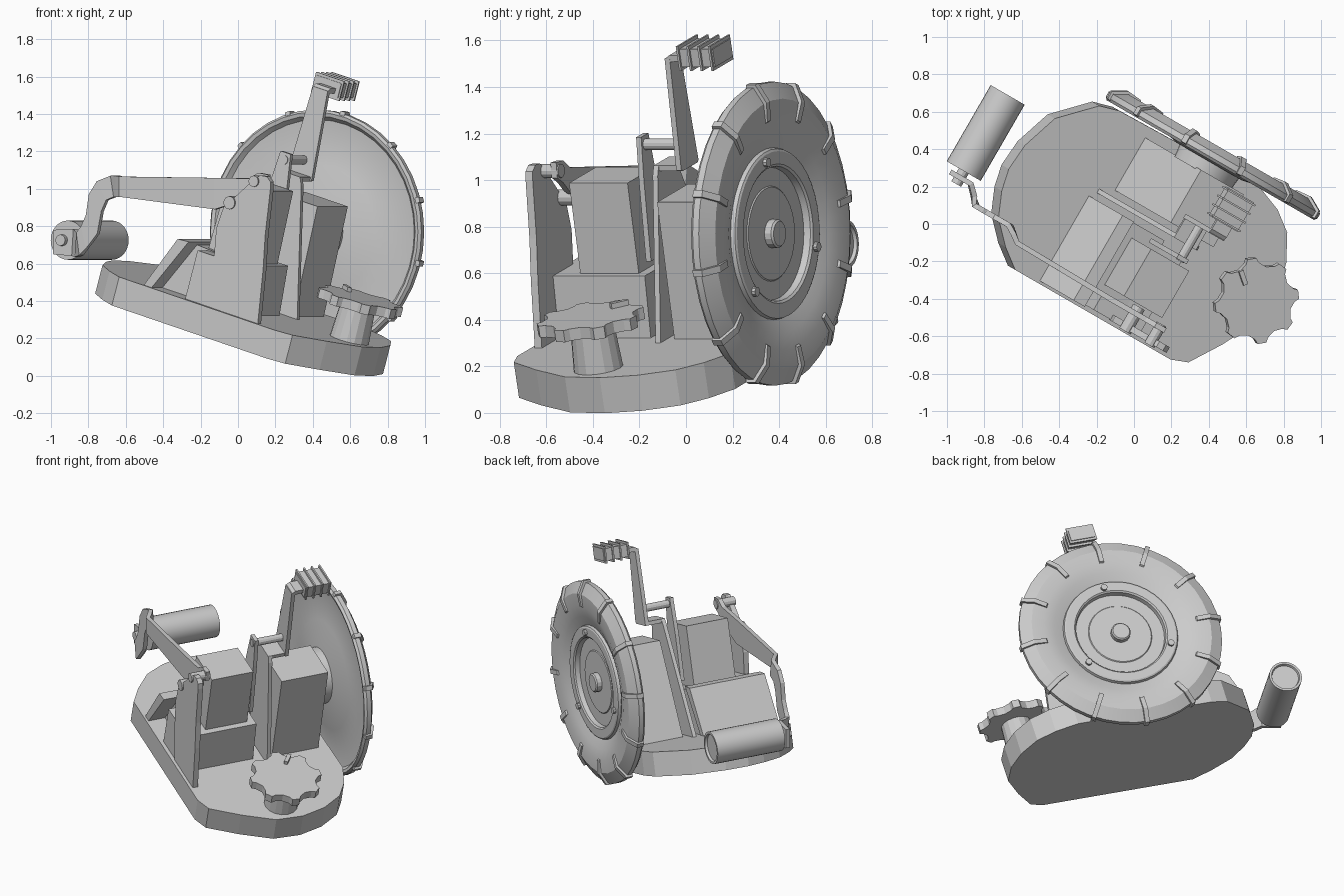
import bpy, bmesh
from math import sin, cos, pi, radians
from mathutils import Matrix, Vector

H = Matrix.Rotation(radians(-30), 4, 'Z')             # level frame, turned
L = H @ Matrix.Rotation(radians(16.5), 4, 'Y')        # tilted frame of the base


def finish(name, bm, frame, smooth=False):
    bmesh.ops.recalc_face_normals(bm, faces=bm.faces)
    bm.transform(frame)
    me = bpy.data.meshes.new(name)
    bm.to_mesh(me)
    bm.free()
    ob = bpy.data.objects.new(name, me)
    bpy.context.collection.objects.link(ob)
    if smooth:
        bpy.ops.object.select_all(action='DESELECT')
        ob.select_set(True)
        bpy.context.view_layer.objects.active = ob
        bpy.ops.object.shade_smooth_by_angle(angle=radians(20))
    return ob


def prism(name, pts, a, b, frame=L, up=False):
    """Extrude a profile sideways from a to b (or upwards when up)."""
    bm = bmesh.new()
    at = (lambda p, t: (p[0], p[1], t)) if up else (lambda p, t: (p[0], t, p[1]))
    f = bm.faces.new([bm.verts.new(at(p, a)) for p in pts])
    g = bmesh.ops.extrude_face_region(bm, geom=[f])
    vs = [e for e in g['geom'] if isinstance(e, bmesh.types.BMVert)]
    d = Vector((0, 0, b - a)) if up else Vector((0, b - a, 0))
    bmesh.ops.translate(bm, verts=vs, vec=d)
    return finish(name, bm, frame)


def lathe(name, prof, centre, frame=L, up=False, seg=24):
    """Revolve (radius, height) pairs about the sideways axis (or the up axis)."""
    bm = bmesh.new()
    vs = [bm.verts.new((r, 0, t)) for r, t in prof]
    es = [bm.edges.new(p) for p in zip(vs, vs[1:])]
    bmesh.ops.spin(bm, geom=vs + es, angle=2 * pi, steps=seg, axis=(0, 0, 1), cent=(0, 0, 0))
    bmesh.ops.remove_doubles(bm, verts=bm.verts, dist=1e-4)
    if not up:
        bm.transform(Matrix.Rotation(radians(-90), 4, 'X'))
    return finish(name, bm, frame @ Matrix.Translation(centre), True)


def rod(name, r, a, b, x, z, frame=L, seg=12):
    return lathe(name, [(0, a), (r, a), (r, b), (0, b)], (x, 0, z), frame, seg=seg)


# base plate
outline = [(-.56, -.53), (.36, -.53), (.44, -.53), (.535, -.495), (.65, -.32), (.755, -.12), (.768, .06),
           (.73, .227), (.65, .37), (.54, .45), (.40, .503), (-.50, .485), (-.61, .455), (-.79, .277),
           (-.86, .072), (-.872, -.08), (-.845, -.20), (-.785, -.335), (-.67, -.45)]
prism("base_plate", outline, .226, .385, up=True)

# front pedestal: ramp, lower step, upper block
prism("ramp_plate", [(-.41, .385), (-.28, .68), (-.21, .685), (-.36, .385)], -.515, .01)
prism("ramp_core", [(-.36, .385), (-.22, .665), (0, .655), (0, .385)], -.40, .005)
prism("lower_block", [(-.15, .385), (-.15, .655), (.14, .655), (.165, .385)], -.505, -.02)
prism("upper_block", [(-.17, .6), (-.16, 1.055), (.085, 1.055), (.105, .6)], -.36, -.07)

# pedestal carrying the wheel
prism("wheel_block", [(-.30, .385), (-.12, .99), (.155, .99), (.18, .385)], .105, .43)

# front support plate
prism("support_plate", [(.03, .385), (-.03, .6), (-.07, .8), (-.06, .92), (.08, 1.12), (.11, 1.15),
                        (.15, 1.155), (.18, 1.135), (.19, 1.1), (.23, .85), (.27, .67), (.32, .385)], -.51, -.475)

# crank arm: jogged sheet strip (lower point, upper point, sideways offset)
arm = [(-.99, .65, -.99, .78, -.25), (-.87, .64, -.86, .785, -.25), (-.82, .635, -.81, .765, -.30),
       (-.77, .645, -.79, .765, -.34), (-.735, .68, -.765, .80, -.34), (-.665, .76, -.735, .86, -.34),
       (-.64, .88, -.717, .97, -.34), (-.61, .94, -.668, 1.04, -.34), (-.56, .957, -.58, 1.07, -.34),
       (-.525, .957, -.53, 1.07, -.37), (-.49, .957, -.49, 1.065, -.40),
       (.10, .89, .10, 1.058, -.41), (.31, .95, .31, 1.055, -.41), (.37, .99, .37, 1.085, -.41),
       (.42, 1.01, .43, 1.075, -.41)]
bm = bmesh.new()
rows = [(bm.verts.new((a, v, b)), bm.verts.new((c, v, d))) for a, b, c, d, v in arm]
for p, n in zip(rows, rows[1:]):
    bm.faces.new((p[0], n[0], n[1], p[1]))
m = finish("crank_arm", bm, H).modifiers.new("thickness", 'SOLIDIFY')
m.thickness = .028
m.offset = 0

# crank grip and arm pins
lathe("crank_grip", [(0, -.21), (.105, -.21), (.105, .26), (.09, .26), (.085, .245), (0, .245)],
      (-.93, 0, .725), H, seg=28)
rod("grip_bolt", .03, -.29, -.2, -.93, .725, H)
rod("arm_pin_upper", .03, -.52, -.39, .395, 1.04, H)
rod("arm_pin_lower", .035, -.52, -.37, .245, .925, H)

# wheel with dished inner face and stepped outer face
C = (.182, 0, .77)
lathe("wheel", [(0, .49), (.20, .49), (.36, .525), (.50, .54), (.60, .53), (.62, .505), (.64, .50),
                (.653, .515), (.653, .545), (.58, .585), (.50, .583), (.43, .565), (.37, .54), (.365, .558),
                (.355, .563), (.30, .563), (.29, .555), (.285, .525), (.205, .525), (.20, .53), (0, .53)],
      C, H, seg=40)
lathe("wheel_inner_hub", [(0, .42), (.175, .42), (.185, .51), (0, .51)], C, H, seg=28)
lathe("wheel_cap", [(0, .52), (.062, .52), (.062, .562), (.054, .57), (0, .57)], C, H, seg=16)
for i in range(3):
    a = radians(70 + 120 * i)
    rod("wheel_bolt", .021, .55, .58, C[0] + .325 * cos(a), C[2] + .325 * sin(a), H, 10)
for i in range(12):
    t = H @ Matrix.Translation(C) @ Matrix.Rotation(radians(15 + 30 * i), 4, 'Y')
    t = t @ Matrix.Rotation(radians(-90), 4, 'X')
    # local: x radial, y tangential, z outwards
    rib = [(.49, .575), (.50, .592), (.585, .600), (.665, .556), (.665, .51), (.64, .505), (.64, .545)]
    prism("wheel_rib", rib, -.015, .015, t)

# pedal lever: lower leg, jog, upper arm, top fold
prism("lever_leg", [(-.38, .385), (-.12, 1.08), (-.10, 1.12), (.04, 1.12), (.06, 1.08), (.24, .385)], .045, .07)
prism("lever_jog", [(-.10, 1.095), (.04, 1.095), (.04, 1.12), (-.10, 1.12)], .045, .185)
prism("lever_arm", [(-.105, 1.10), (-.085, 1.59), (.01, 1.59), (.05, 1.10)], .16, .185)
prism("lever_fold", [(.175, 1.575), (.165, 1.59), (.185, 1.605), (.29, 1.605), (.29, 1.58)], -.01, .085,
      L @ Matrix.Rotation(radians(90), 4, 'Z'))

# lever bracket with pin
prism("pin_bracket", [(-.085, .70), (-.085, 1.0), (-.065, 1.235), (.0, 1.235), (.03, 1.05), (.07, .70)], -.045, -.02)
rod("lever_pin", .025, -.05, .18, -.03, 1.195)

# finned pedal
prism("pedal", [(-.125, 1.56), (-.125, 1.64), (.035, 1.64), (.035, 1.56)], .24, .42)
for i in range(4):
    v = .25 + i * .053
    prism("pedal_fin", [(-.135, 1.545), (-.135, 1.655), (.045, 1.655), (.045, 1.545)], v - .005, v + .005)

# scalloped knob on a post
K = Matrix.Translation((.625, -.028, 0))
lathe("knob_post", [(0, .38), (.108, .38), (.095, .58), (0, .58)], (.62, -.028, 0), up=True, seg=16)
rim = []
for i in range(8):
    for d, r in ((-6, .232), (6, .232), (10, .208), (22.5, .19), (35, .208)):
        a = radians(45 * i + 38 + d)
        rim.append((r * cos(a), r * sin(a)))
prism("knob", rim, .57, .622, L @ K, True)
s = [(-.045, .11), (-.02, .11), (-.02, .19), (-.045, .19)]
prism("knob_marker", s, .615, .645, L @ K @ Matrix.Rotation(radians(50), 4, 'Z'), True)
